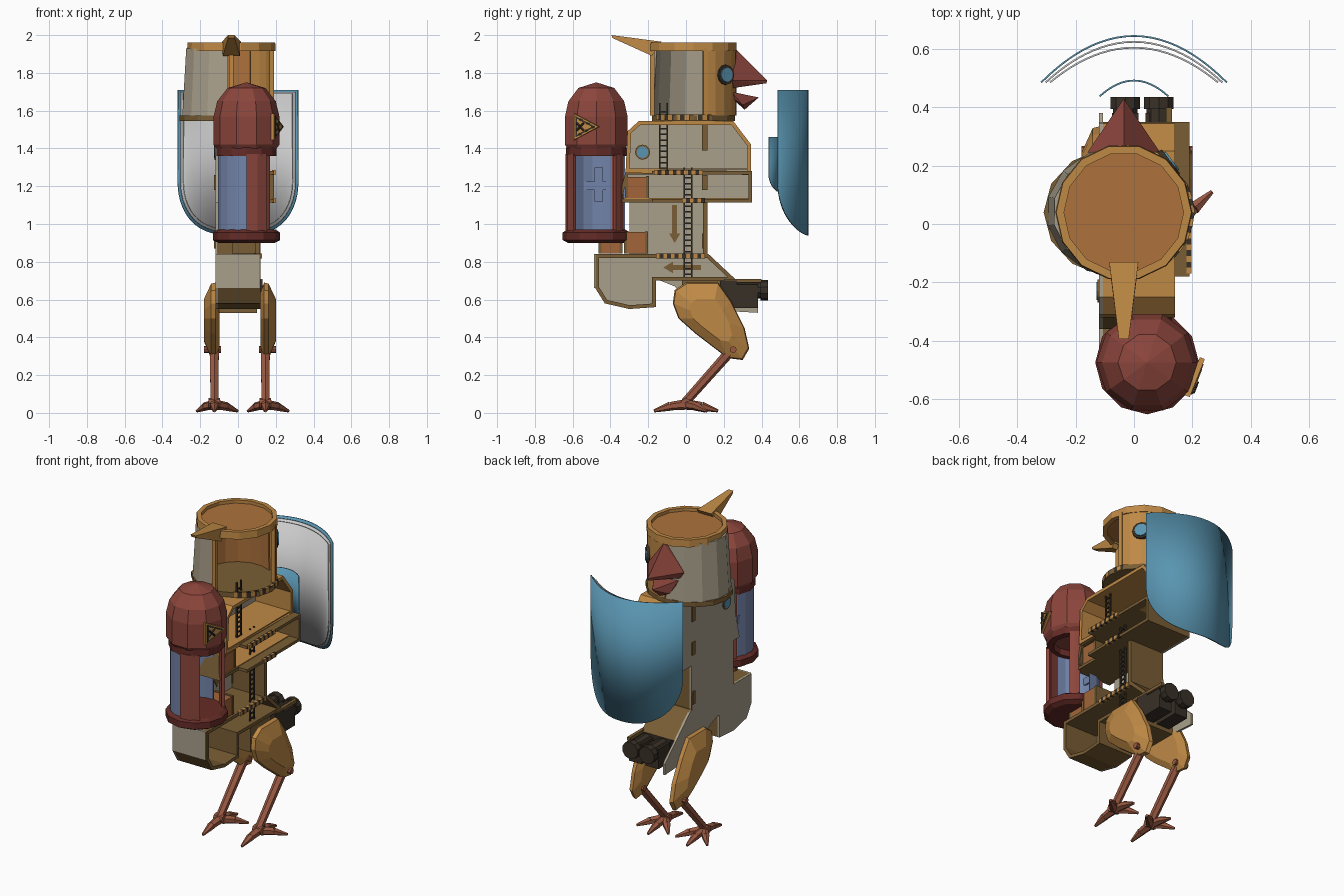
import bpy, bmesh, math
from mathutils import Vector, Matrix

if "Cube" in bpy.data.objects:
    bpy.data.objects.remove(bpy.data.objects["Cube"])

def mat(name, *c):
    m = bpy.data.materials.new(name)
    m.diffuse_color = (*c, 1)
    m.use_nodes = True
    m.node_tree.nodes["Principled BSDF"].inputs["Base Color"].default_value = m.diffuse_color
    return m

ORANGE = mat("orange", .52, .25, .06)
PANEL = mat("inner_orange", .42, .17, .045)
GREY = mat("plaster", .40, .35, .26)
BROWN = mat("frame_brown", .19, .11, .035)
RED = mat("red", .26, .06, .045)
DARKRED = mat("dark_red", .13, .025, .02)
RUST = mat("rust", .32, .10, .055)
CRATE = mat("crate", .36, .13, .04)
BLUE = mat("blue", .10, .30, .44)
GLASS = mat("glass", .17, .23, .40)
DARK = mat("dark", .04, .03, .02)

def finish(name, bm, m=None):
    bmesh.ops.remove_doubles(bm, verts=bm.verts, dist=1e-5)
    bmesh.ops.recalc_face_normals(bm, faces=bm.faces)
    me = bpy.data.meshes.new(name)
    bm.to_mesh(me)
    bm.free()
    ob = bpy.data.objects.new(name, me)
    bpy.context.collection.objects.link(ob)
    if m:
        me.materials.append(m)
    return ob

def box(name, x0, x1, y0, y1, z0, z1, m):
    bm = bmesh.new()
    bmesh.ops.create_cube(bm, size=1, matrix=Matrix.Translation(((x0+x1)/2, (y0+y1)/2, (z0+z1)/2))
                          @ Matrix.Diagonal((x1-x0, y1-y0, z1-z0, 1)))
    return finish(name, bm, m)

def loft(name, outline, layers, m):
    """yz outline lofted along x; layers are (x, scale about the centre)."""
    bm = bmesh.new()
    cy = sum(p[0] for p in outline)/len(outline)
    cz = sum(p[1] for p in outline)/len(outline)
    rings = [[bm.verts.new((x, cy+(y-cy)*s, cz+(z-cz)*s)) for y, z in outline] for x, s in layers]
    n = len(outline)
    for a, b in zip(rings, rings[1:]):
        for i in range(n):
            bm.faces.new((a[i], a[(i+1) % n], b[(i+1) % n], b[i]))
    bm.faces.new(rings[0])
    bm.faces.new(rings[-1])
    return finish(name, bm, m)

def frame(name, outline, x0, x1, t, m):
    """Hollow yz outline of wall thickness t, lofted along x."""
    n, inner = len(outline), []
    area = sum(outline[i-1][0]*outline[i][1]-outline[i][0]*outline[i-1][1] for i in range(n))
    for i in range(n):
        p, q, r = (Vector(outline[k % n]) for k in (i-1, i, i+1))
        a, b = (Vector((-d.y, d.x)).normalized()*math.copysign(1, area) for d in (q-p, r-q))
        inner.append(q+(a+b)*t/(1+a.dot(b)))
    bm = bmesh.new()
    loops = [[bm.verts.new((x, *p)) for p in o] for x, o in
             [(x0, outline), (x1, outline), (x1, inner), (x0, inner)]]
    for k in range(4):
        a, b = loops[k], loops[(k+1) % 4]
        for i in range(n):
            j = (i+1) % n
            bm.faces.new((a[i], a[j], b[j], b[i]))
    return finish(name, bm, m)

def lathe(name, prof, loc, m, n=14, a0=0, a1=360, sx=1, sy=1):
    """Closed (r, z) profile swept about z between two angles."""
    bm = bmesh.new()
    full = a1-a0 >= 360
    rings = []
    for k in range(n if full else n+1):
        a = math.radians(a0+(a1-a0)*k/n)
        rings.append([bm.verts.new((loc[0]+r*sx*math.cos(a), loc[1]+r*sy*math.sin(a), z)) for r, z in prof])
    p = len(prof)
    for a, b in zip(rings, rings[1:]+(rings[:1] if full else [])):
        for i in range(p):
            bm.faces.new((a[i], b[i], b[(i+1) % p], a[(i+1) % p]))
    if not full:
        bm.faces.new(rings[0])
        bm.faces.new(rings[-1])
    bmesh.ops.dissolve_degenerate(bm, dist=1e-5, edges=bm.edges)
    return finish(name, bm, m)

def rod(name, p0, p1, r0, r1, m, n=8):
    p0, p1 = Vector(p0), Vector(p1)
    d = p1-p0
    bm = bmesh.new()
    bmesh.ops.create_cone(bm, cap_ends=True, segments=n, radius1=r0, radius2=r1, depth=d.length,
                          matrix=Matrix.Translation((p0+p1)/2) @ d.to_track_quat('Z', 'Y').to_matrix().to_4x4())
    return finish(name, bm, m)

def hull(name, pts, m):
    bm = bmesh.new()
    for p in pts:
        bm.verts.new(p)
    bmesh.ops.convex_hull(bm, input=bm.verts)
    return finish(name, bm, m)

def shield(name, w, yc, drop, top, side, low, m):
    bm = bmesh.new()
    prev = None
    for i in range(33):
        u = math.sin(math.pi*(i/32-.5))
        zb = side-(side-low)*math.sqrt(max(0, 1-abs(u)**3))
        y = yc-drop*u*u
        cur = (bm.verts.new((w*u, y, zb)), bm.verts.new((w*u, y, top)))
        if prev:
            bm.faces.new((prev[0], cur[0], cur[1], prev[1]))
        prev = cur
    ob = finish(name, bm, m)
    ob.modifiers.new("thickness", 'SOLIDIFY').thickness = .006
    bpy.context.view_layer.objects.active = ob
    ob.select_set(True)
    bpy.ops.object.shade_smooth_by_angle()
    ob.select_set(False)

def stripes(name, x, y0, y1, z):
    for i in range(int((y1-y0)/.02)):
        y = y0+i*.02
        box(name, x-.01, x+.008, y, y+.02, z-.013, z+.013, DARK if i % 2 else ORANGE)

# body rooms: back wall plus deep frame, open on the right side
XB = -.12
rooms = [
    ("upper_room", [(-.32, 1.27), (-.31, 1.49), (-.25, 1.545), (.25, 1.545), (.345, 1.42), (.345, 1.26)], .14, ORANGE),
    ("middle_room", [(-.18, 1.115), (-.18, 1.28), (.35, 1.28), (.35, 1.115)], .19, None),
    ("front_store", [(-.36, 1.115), (-.32, 1.28), (-.18, 1.28), (-.18, 1.115)], .13, None),
    ("lower_room", [(-.3, .825), (-.3, 1.125), (.115, 1.125), (.115, .825)], .12, None),
    ("belly_room", [(-.48, .84), (-.48, .66), (-.43, .58), (-.3, .55), (-.16, .56), (-.16, .7), (.27, .7), (.12, .84)], .12, BROWN)]
for name, o, x1, m in rooms:
    loft(name+"_wall", o, [(XB, 1), (XB+.014, 1)], GREY)
    if m:
        frame(name+"_frame", o, XB+.005, x1, .02, m)
for z in (1.115, 1.262):
    box("middle_slab", XB, .19, -.18, .35, z, z+.018, BROWN)
    box("store_slab", XB, .13, -.35 if z < 1.2 else -.32, -.18, z, z+.018, BROWN)
box("middle_back", XB, .19, .332, .35, 1.115, 1.28, BROWN)
loft("store_front", [(-.36, 1.115), (-.32, 1.28), (-.303, 1.28), (-.343, 1.115)], [(XB, 1), (.13, 1)], BROWN)
box("lower_post", XB, .12, .09, .115, .83, 1.12, BROWN)
loft("hip_plate", [(-.16, .71), (.12, .82), (.27, .7), (.38, .6), (.38, .53), (.2, .54), (.03, .58), (-.06, .67)],
     [(XB, 1), (XB+.014, 1)], GREY)
box("belly_front", -.11, .115, -.486, -.475, .66, .84, GREY)
box("pelvis", -.1, .1, -.02, .22, .53, .7, BROWN)
box("upper_floor", XB, .135, -.3, .33, 1.288, 1.294, ORANGE)
box("middle_floor", XB, .125, -.33, .335, 1.133, 1.138, ORANGE)
for x, y0, y1, z in [(.19, -.17, .1, 1.272), (.19, -.02, .1, 1.125), (.12, -.16, .1, .83)]:
    stripes("hazard_edge", x, y0, y1, z)

# wall details
for y0, y1, z0, z1 in [(.085, .115, 1.39, 1.53), (.085, .115, 1.18, 1.26), (.085, .11, .87, .95)]:
    box("wall_slot", XB-.006, XB+.022, y0, y1, z0, z1, BROWN)
for y, z in [(-.1, 1.2), (-.03, 1.21), (-.27, .68)]:
    box("wall_panel", XB+.01, XB+.02, y-.03, y+.03, z-.035, z+.035, GREY)
arrow = [(-.013, .1), (.013, .1), (.013, -.05), (.03, -.05), (0, -.1), (-.03, -.05), (-.013, -.05)]
loft("down_arrow", [(y-.06, z+1) for y, z in arrow], [(XB+.01, 1), (XB+.018, 1)], BROWN)
loft("side_arrow", [(z-.02, y+.77) for y, z in arrow], [(XB+.01, 1), (XB+.018, 1)], BROWN)
rod("porthole_rim", (XB-.005, -.23, 1.38), (XB+.025, -.23, 1.38), .04, .04, BROWN, 12)
rod("porthole_glass", (XB-.008, -.23, 1.38), (XB+.028, -.23, 1.38), .031, .031, BLUE, 12)

# ladders
for y, z0, z1 in [(.01, .72, 1.3), (-.12, 1.28, 1.64)]:
    for s in (-.02, .02):
        box("ladder_rail", .085, .095, y+s-.004, y+s+.004, z0, z1, DARK)
    for i in range(int((z1-z0)/.03)):
        box("ladder_rung", .086, .094, y-.02, y+.02, z0+.01+i*.03, z0+.018+i*.03, DARK)

# crates
for x, y, z in [(.06, -.26, 1.138), (.03, -.4, .845), (.05, -.265, .845)]:
    box("crate", x-.06, x+.06, y-.06, y+.06, z, z+.112, CRATE)
    for s in (-.056, .056):
        box("crate_batten", x-.063, x+.063, y+s-.008, y+s+.008, z, z+.115, BROWN)

# bucket head, open on the front right
H = (-.035, .04)
lathe("head_base", [(0, 1.545), (.25, 1.545), (.25, 1.575), (0, 1.575)], (-.05, .04), BROWN, 14, sx=1.04, sy=.9)
lathe("head_wall", [(.245, 1.575), (.225, 1.93), (.212, 1.93), (.232, 1.575)], (-.045, .04), GREY, 7, 90, 268, sx=1.04, sy=.92)
lathe("head_cheek", [(.228, 1.575), (.228, 1.93), (.212, 1.93), (.212, 1.575)], H, ORANGE, 5, 15, 92)
lathe("head_liner", [(.207, 1.575), (.2, 1.93), (.195, 1.93), (.2, 1.575)], H, PANEL, 5, 60, 165)
for a in (-93, 13):
    lathe("head_post", [(.232, 1.575), (.232, 1.93), (.208, 1.93), (.208, 1.575)], H, ORANGE, 1, a, a+6)
lathe("head_rim", [(.235, 1.915), (.232, 1.96), (.205, 1.96), (.205, 1.915)], H, ORANGE, 14)
lathe("head_top", [(0, 1.925), (.21, 1.925), (.21, 1.94), (0, 1.94)], H, PANEL, 14)
for i in range(14):
    a = -60+i*6
    lathe("head_hazard", [(.24, 1.55), (.256, 1.55), (.256, 1.58), (.24, 1.58)], (-.05, .04),
          DARK if i % 2 else ORANGE, 1, a, a+6, sy=.9)
X = H[0]
hull("crest_spike", [(X+s*w, y, z) for s in (-1, 1) for w, y, z in
     [(.05, -.13, 1.965), (.045, -.18, 1.89), (.017, -.395, 2), (.017, -.39, 1.985)]], ORANGE)
hull("upper_beak", [(X, .25, 1.92), (X, .43, 1.76), (X, .425, 1.745), (X, .27, 1.92)]
     + [(X+s*w, y, z) for s in (-1, 1) for w, y, z in [(.125, .245, 1.76), (.1, .25, 1.72), (.06, .33, 1.74)]], RED)
hull("lower_beak", [(X, .385, 1.67), (X, .31, 1.605), (X, .33, 1.64)]
     + [(X+s*w, y, z) for s in (-1, 1) for w, y, z in [(.085, .24, 1.7), (.07, .24, 1.67), (.06, .3, 1.63)]], RED)
e, d = Vector((.115, .205, 1.79)), Vector((.8, .6, 0))
rod("eye_rim", e-d*.004, e+d*.015, .056, .052, DARK, 12)
rod("eye_lens", e, e+d*.021, .042, .038, BLUE, 12)

# tank on the front with dome, glass and posts
T = (.045, -.475)
lathe("tank_dome", [(0, 1.4), (.16, 1.4), (.174, 1.42), (.174, 1.57), (.155, 1.65), (.1, 1.72), (0, 1.75)], T, RED, 10)
lathe("tank_collar", [(.12, 1.36), (.16, 1.36), (.16, 1.405), (.12, 1.405)], T, DARKRED, 12)
lathe("tank_glass", [(.153, .96), (.153, 1.37), (.145, 1.37), (.145, .96)], T, GLASS, 9, 85, 270)
lathe("tank_base", [(0, .9), (.15, .9), (.178, .915), (.178, .955), (.155, .97), (0, .97)], T, DARKRED, 12)
for a, w in [(270, 42), (40, 22), (125, 20)]:
    lathe("tank_post", [(.162, .96), (.162, 1.37), (.143, 1.37), (.143, .96)], T, RED, 2, a, a+w)
box("tank_cross_bar", -.09, -.08, -.54, -.38, 1.18, 1.225, GLASS)
box("tank_cross_upright", -.09, -.081, -.485, -.44, 1.12, 1.3, GLASS)

# warning triangle on the dome
c, n = Vector((.204, -.545, 1.515)), Vector((.93, -.37, 0))
t = Vector((.37, .93, 0))
for name, s, off, m in [("warning_plate", 1, .006, ORANGE), ("warning_inset", .8, .009, DARK), ("warning_face", .6, .011, ORANGE)]:
    tri = [c+t*a*s+Vector((0, 0, b*s)) for a, b in [(-.05, .07), (-.05, -.07), (.09, 0)]]
    hull(name, [p+n*k for p in tri for k in (-.012, off)], m)
for s in (-1, 1):
    p, q = t*.02, Vector((0, 0, .02*s))
    rod("warning_mark", c+n*.01-t*.012-p-q, c+n*.01-t*.012+p+q, .007, .007, DARK, 4)

# legs, mirrored about the hip centre
thigh = [(-.06, .65), (0, .69), (.17, .69), (.24, .59), (.31, .45), (.335, .34), (.3, .28),
         (.22, .29), (.05, .42), (-.04, .5), (-.07, .58)]
for s, side in ((-1, "left"), (1, "right")):
    at = lambda v: .01+s*v
    loft(side+"_thigh", thigh, [(at(.108), .7), (at(.128), 1), (at(.152), .97), (at(.19), .55)], ORANGE)
    rod(side+"_knee_pin", (at(.1), .25, .335), (at(.19), .25, .335), .018, .018, RUST)
    sx = at(.135)
    rod(side+"_hip_axle", (at(.05), .08, .6), (at(.13), .08, .6), .045, .045, BROWN)
    rod(side+"_shin", (sx, .23, .32), (sx, -.005, .055), .027, .024, RUST, 6)
    rod(side+"_ankle", (sx-.03, 0, .05), (sx+.03, 0, .05), .028, .028, RUST)
    for dx, y in [(0, .17), (.122, .11), (-.093, .1), (0, -.17)]:
        mid = (sx+dx*.5, y*.5, .035)
        rod(side+"_toe", (sx, 0, .045), mid, .028, .022, RUST, 6)
        rod(side+"_claw", mid, (sx+dx, y, .01), .024, .008, RUST, 6)

# twin guns under the chest
box("gun_mount", -.08, .13, .18, .27, .6, .7, DARK)
for x in (-.03, .085):
    box("gun_body", x-.045, x+.045, .22, .38, .555, .68, DARK)
    rod("gun_barrel", (x, .25, .65), (x, .43, .65), .045, .045, DARK, 10)
    rod("gun_muzzle", (x, .395, .65), (x, .435, .65), .054, .054, DARK, 10)
box("gun_rail", .11, .13, .2, .4, .69, .71, BROWN)

# curved shields
for name, w, yc, drop, top, side, low, m in [
        ("shield_outer", .32, .648, .16, 1.71, 1.22, .94, BLUE), ("shield_inner", .305, .628, .14, 1.70, 1.22, .955, None),
        ("shield_lining", .29, .608, .12, 1.69, 1.22, .97, None), ("small_shield", .12, .495, .055, 1.46, 1.27, 1.17, BLUE)]:
    shield(name, w, yc, drop, top, side, low, m)
